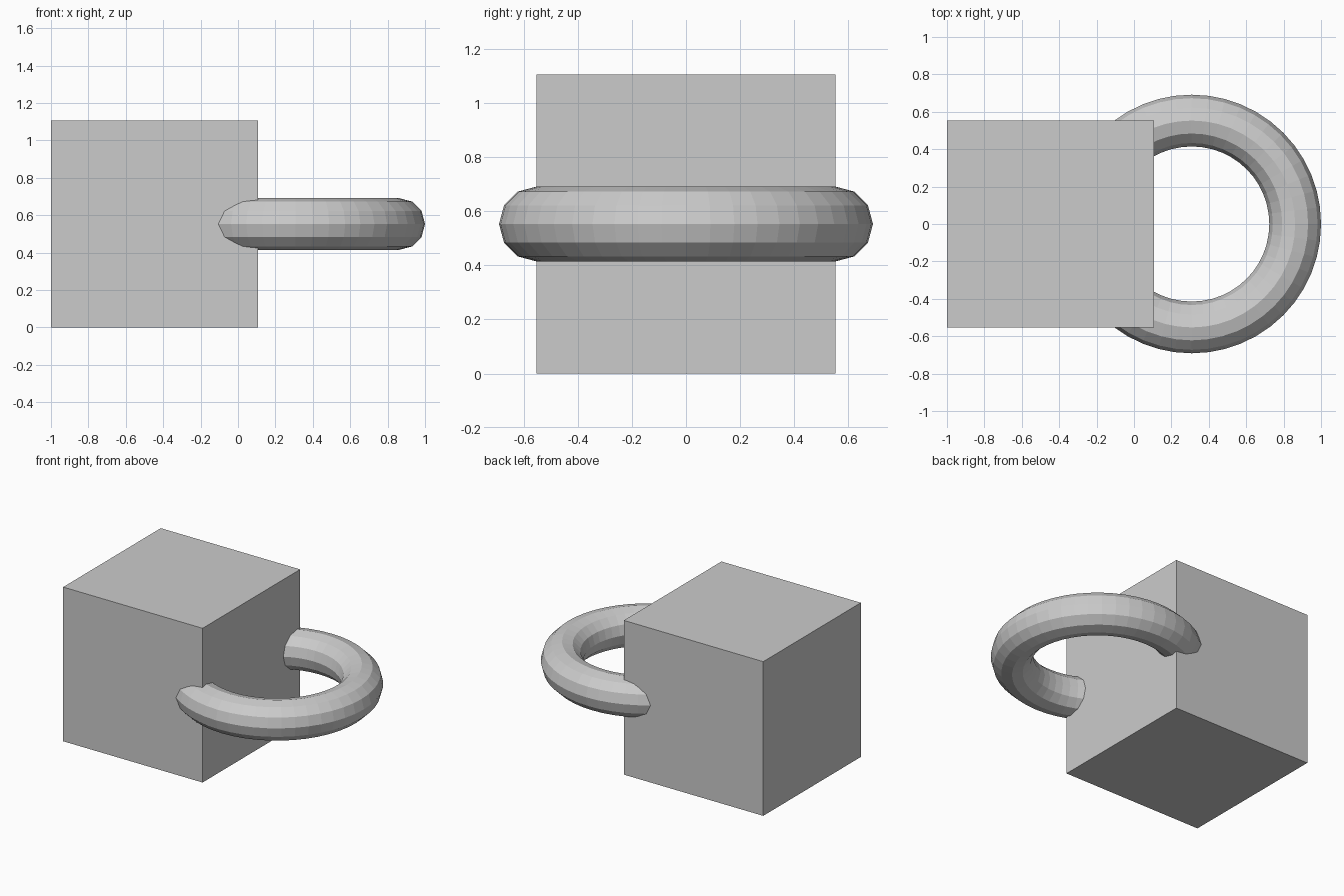
import bpy

if "Cube" in bpy.data.objects:
    bpy.data.objects.remove(bpy.data.objects["Cube"])

H = 0.553  # half the block's edge; also the ring's major radius and height

# Solid block
bpy.ops.mesh.primitive_cube_add(size=2 * H, location=(-1 + H, 0, H))
bpy.context.object.name = "block"

# Faceted ring lying flat, sunk into the right side of the block
bpy.ops.mesh.primitive_torus_add(
    major_radius=H, minor_radius=H / 4,
    major_segments=48, minor_segments=12,
    location=(1 - 1.25 * H, 0, H))
ring = bpy.context.object
ring.name = "ring"
ring.data.shade_flat()
